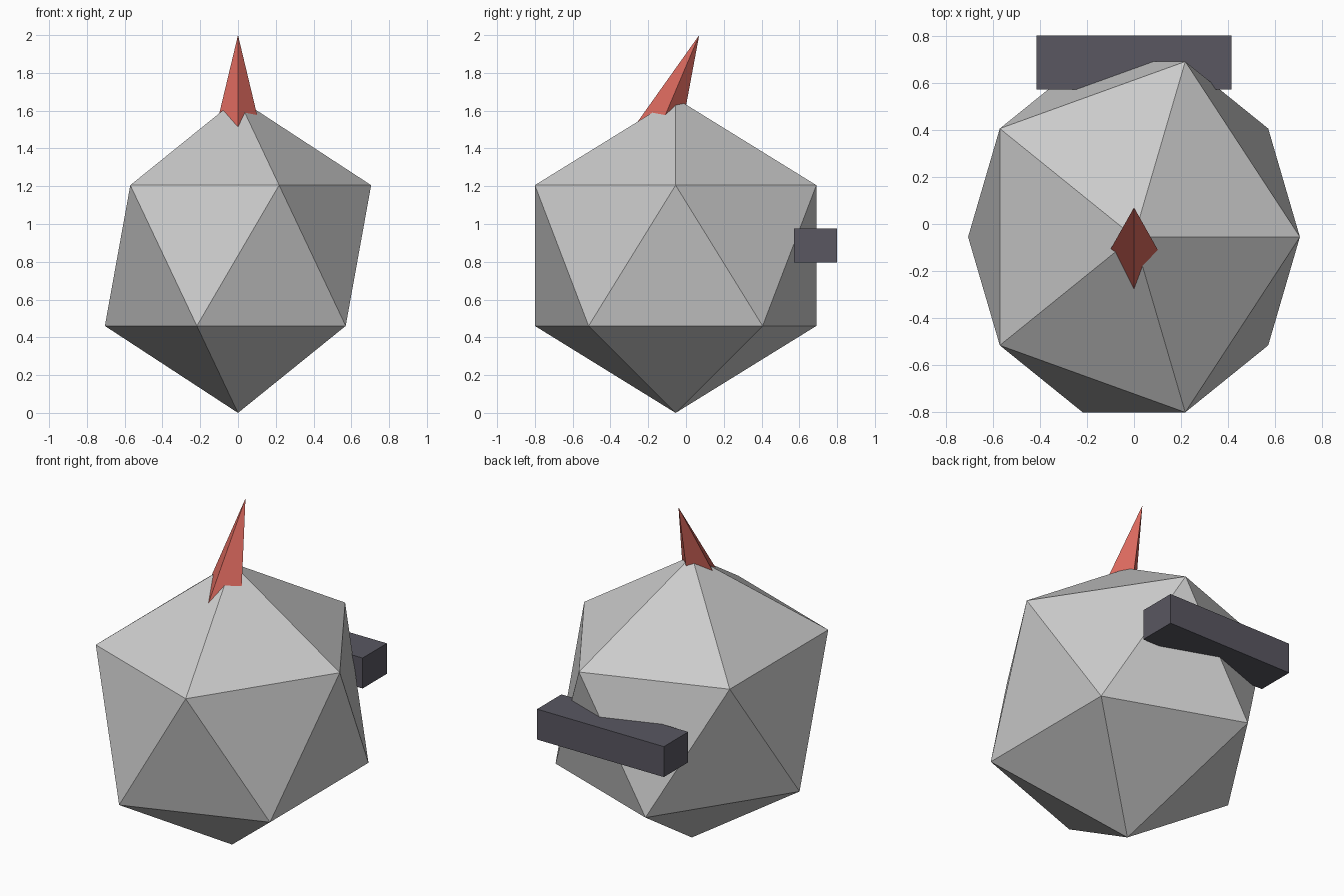
import bpy, math
from mathutils import Vector

if "Cube" in bpy.data.objects:
    bpy.data.objects.remove(bpy.data.objects["Cube"])


def paint(obj, name, rgb):
    mat = bpy.data.materials.new(name)
    mat.diffuse_color = (*rgb, 1)
    mat.use_nodes = True
    mat.node_tree.nodes["Principled BSDF"].inputs["Base Color"].default_value = mat.diffuse_color
    obj.data.materials.append(mat)


# Faceted body: a slightly stretched icosahedron standing on its lowest point
bpy.ops.mesh.primitive_ico_sphere_add(subdivisions=1, radius=1, location=(0, -0.055, 0.833))
body = bpy.context.object
body.name = "body"
body.scale = (0.788, 0.876, 0.833)

# Four-sided spike leaning back, rooted inside the body
tip, lean, length = Vector((0, 0.07, 2.0)), math.radians(23), 0.8
axis = Vector((0, math.sin(lean), math.cos(lean)))
bpy.ops.mesh.primitive_cone_add(vertices=4, radius1=0.22 * length, radius2=0, depth=length,
                                location=tip - axis * length / 2, rotation=(-lean, 0, 0))
spike = bpy.context.object
spike.name = "top_spike"
paint(spike, "red", (0.7, 0.14, 0.11))

# Horizontal bar set into the back
bpy.ops.mesh.primitive_cube_add(size=1, location=(0, 0.686, 0.885))
bar = bpy.context.object
bar.name = "back_bar"
bar.scale = (0.83, 0.228, 0.18)
paint(bar, "dark_grey", (0.1, 0.095, 0.12))
